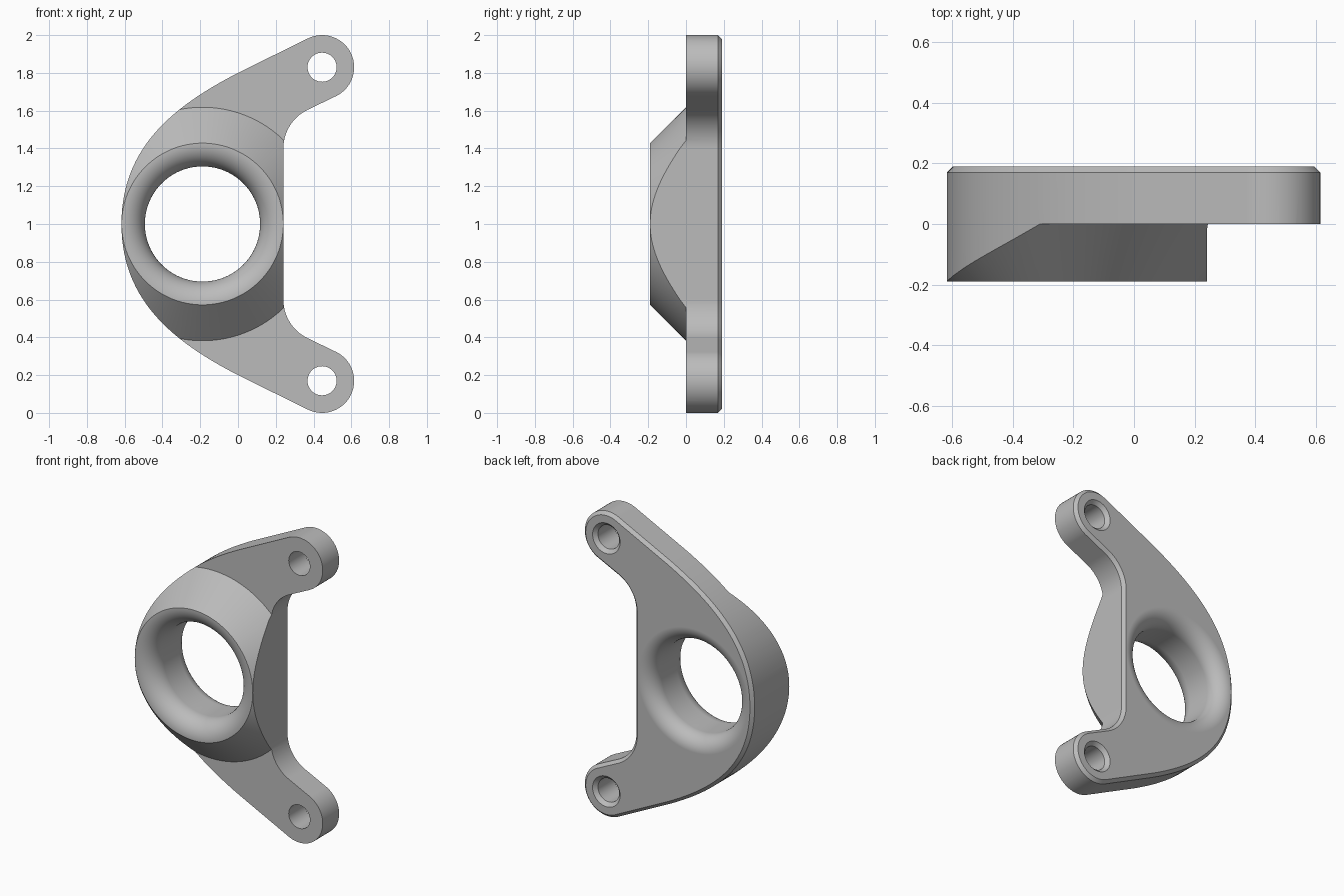
import bpy, bmesh
from math import sin, cos, pi, radians
from mathutils import Vector, geometry

if "Cube" in bpy.data.objects:
    bpy.data.objects.remove(bpy.data.objects["Cube"], do_unlink=True)

BORE = Vector((-0.188, 1.0))      # bore centre (x, z)
LUG = Vector((0.445, 1.83))       # upper lug centre (x, z)
BACK = 0.19                       # back face depth
CHAMFER = 0.02

grey = bpy.data.materials.new("plain grey")
grey.use_nodes = True
grey.diffuse_color = (0.5, 0.5, 0.5, 1)
grey.node_tree.nodes["Principled BSDF"].inputs["Base Color"].default_value = (0.5, 0.5, 0.5, 1)


def loft(name, rings):
    """Solid skinned through rings of equal point count, capped at both ends."""
    bm = bmesh.new()
    loops = [[bm.verts.new(p) for p in ring] for ring in rings]
    n = len(loops[0])
    for a, b in zip(loops, loops[1:]):
        for i in range(n):
            j = (i + 1) % n
            bm.faces.new((a[i], a[j], b[j], b[i]))
    bm.faces.new(loops[0][::-1])
    bm.faces.new(loops[-1])
    bmesh.ops.recalc_face_normals(bm, faces=bm.faces)
    mesh = bpy.data.meshes.new(name)
    bm.to_mesh(mesh)
    bm.free()
    mesh.materials.append(grey)
    obj = bpy.data.objects.new(name, mesh)
    bpy.context.collection.objects.link(obj)
    return obj


def lathe(name, centre, profile, steps):
    """Revolve (radius, y) points about a front-to-back axis."""
    turns = [2 * pi * i / steps for i in range(steps)]
    return loft(name, [[(centre.x + r * cos(a), y, centre.y + r * sin(a)) for a in turns]
                       for r, y in profile])


def arc(centre, radius, start, end, steps):
    angles = [radians(start + (end - start) * i / steps) for i in range(steps + 1)]
    return [Vector((centre[0] + radius * cos(a), centre[1] + radius * sin(a))) for a in angles]


def combine(target, cutter, operation):
    mod = target.modifiers.new(operation, 'BOOLEAN')
    mod.operation, mod.solver, mod.object = operation, 'EXACT', cutter
    bpy.context.view_layer.objects.active = target
    bpy.ops.object.modifier_apply(modifier=mod.name)
    bpy.data.objects.remove(cutter, do_unlink=True)


# Upper half of the outline: inner fillet, lug end, long outer sweep
half = arc((0.467, 1.40), 0.227, 180, 116.6, 12)
half += arc(LUG, 0.17, -63.4, 116.6, 28)
half += geometry.interpolate_bezier(Vector((0, 1.8)), Vector((-0.35, 1.62)),
                                    Vector((-0.617, 1.40)), Vector((-0.617, 1.0)), 32)
half = [Vector((p[0], p[1])) for p in half]
outline = half + [Vector((p.x, 2 - p.y)) for p in half[-2::-1]]


def inset(points, distance):
    result = []
    for i, p in enumerate(points):
        d1 = (p - points[i - 1]).normalized()
        d2 = (points[(i + 1) % len(points)] - p).normalized()
        n1, n2 = Vector((-d1.y, d1.x)), Vector((-d2.y, d2.x))
        result.append(p + (n1 + n2) * distance / (1 + n1.dot(n2)))
    return result


# Bracket block with a chamfered back rim
levels = [(-0.25, outline), (BACK - CHAMFER, outline), (BACK, inset(outline, CHAMFER))]
bracket = loft("bracket", [[(p.x, y, p.y) for p in pts] for y, pts in levels])

# Trim the front to a flat plate with a conical boss
envelope = lathe("boss_envelope", BORE,
                 [(0.428, -0.19), (0.618, 0), (2, 0), (2, 0.4)], 128)
combine(bracket, envelope, 'INTERSECT')

# Main bore with rounded mouths front and back
BORE_R, FRONT_R, BACK_R = 0.305, 0.12, 0.10
quarter = [pi / 2 * i / 12 for i in range(13)]
front = [(BORE_R + FRONT_R * (1 - sin(a)), -0.19 + FRONT_R * (1 - cos(a))) for a in quarter]
back = [(BORE_R + BACK_R * (1 - cos(a)), BACK - BACK_R * (1 - sin(a))) for a in quarter]
profile = [(front[0][0], -0.3)] + front + back + [(back[-1][0], 0.3)]
combine(bracket, lathe("bore_cutter", BORE, profile, 96), 'DIFFERENCE')

# Lug holes, countersunk at the back
for z in (LUG.y, 2 - LUG.y):
    hole = [(0.077, -0.1), (0.077, BACK - 0.023), (0.1, BACK), (0.1, 0.3)]
    combine(bracket, lathe("lug_cutter", Vector((LUG.x, z)), hole, 48), 'DIFFERENCE')

# Smooth shading with crisp edges
bpy.ops.object.select_all(action='DESELECT')
bracket.select_set(True)
bpy.context.view_layer.objects.active = bracket
bpy.ops.object.shade_smooth_by_angle(angle=radians(30))
weighted = bracket.modifiers.new("flat_face_normals", 'WEIGHTED_NORMAL')
weighted.keep_sharp = True
